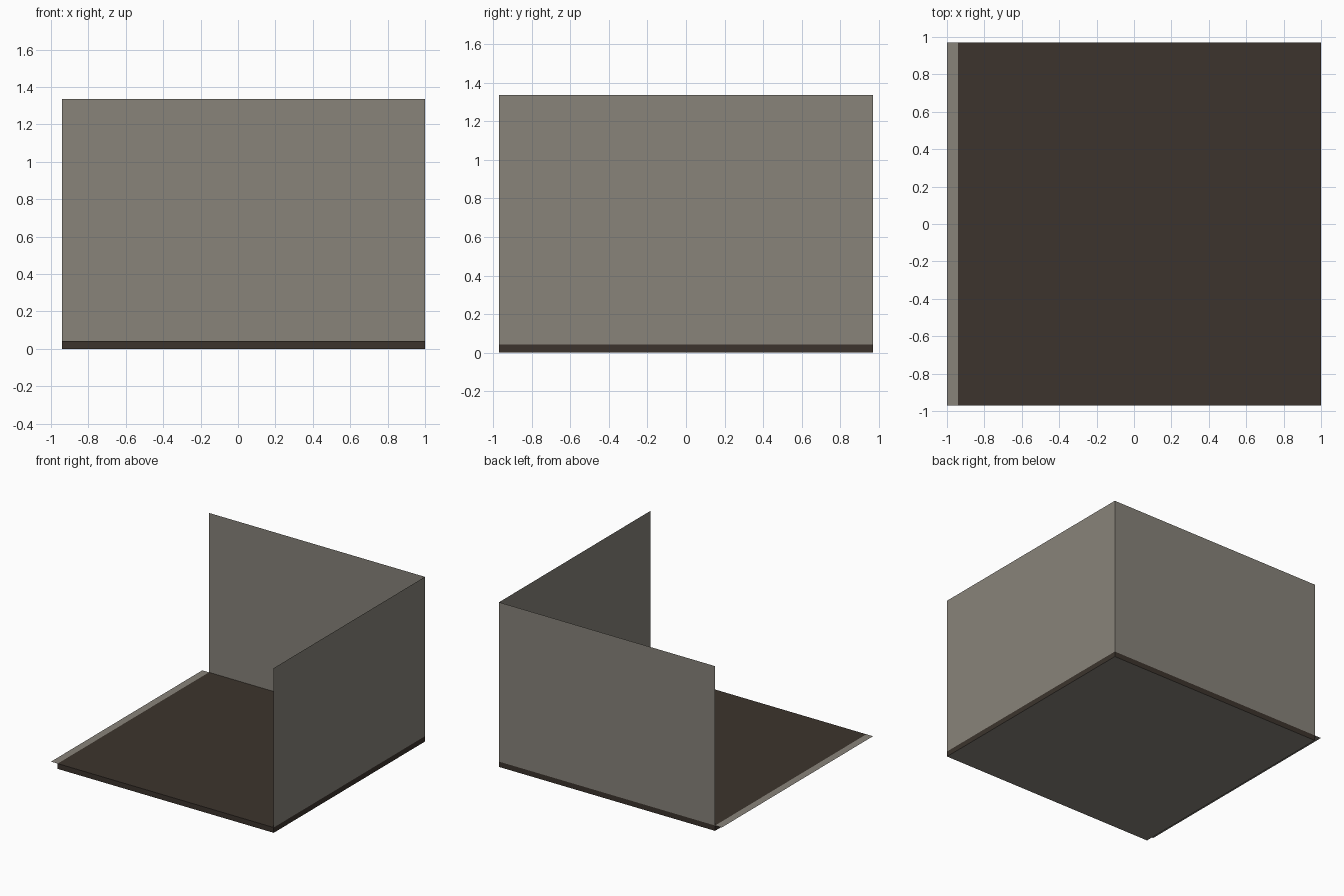
import bpy

if "Cube" in bpy.data.objects:
    bpy.data.objects.remove(bpy.data.objects["Cube"])

def mat(name, col):
    m = bpy.data.materials.new(name)
    m.diffuse_color = (*col, 1)
    m.use_nodes = True
    m.node_tree.nodes["Principled BSDF"].inputs["Base Color"].default_value = m.diffuse_color
    return m

plaster = mat("warm grey plaster", (0.246, 0.227, 0.195))
wood = mat("dark brown floor", (0.045, 0.034, 0.026))

L, R, D, T, H = -0.94, 1.0, 0.97, 0.043, 1.337

def build(name, verts, faces, mats):
    me = bpy.data.meshes.new(name)
    me.from_pydata(verts, [], faces)
    for m in mats:
        me.materials.append(m)
    ob = bpy.data.objects.new(name, me)
    bpy.context.collection.objects.link(ob)
    return ob

# Floor slab: brown top and sides, plaster underside
v = [(x, y, z) for z in (0, T) for x, y in ((L, -D), (R, -D), (R, D), (L, D))]
sides = [(i, (i + 1) % 4, (i + 1) % 4 + 4, i + 4) for i in range(4)]
floor = build("floor_slab", v, [(3, 2, 1, 0), (4, 5, 6, 7)] + sides, [wood, plaster])
for p in floor.data.polygons:
    p.material_index = 1 if p.normal.z < -0.5 else 0

# Paper-thin walls standing on the slab
build("back_wall", [(L, D, T), (R, D, T), (R, D, H), (L, D, H)], [(0, 1, 2, 3)], [plaster])
build("right_wall", [(R, D, T), (R, -D, T), (R, -D, H), (R, D, H)], [(0, 1, 2, 3)], [plaster])

# Flat ledge along the open left edge
build("left_ledge", [(-1, -D, T), (L, -D, T), (L, D, T), (-1, D, T)], [(0, 1, 2, 3)], [plaster])
